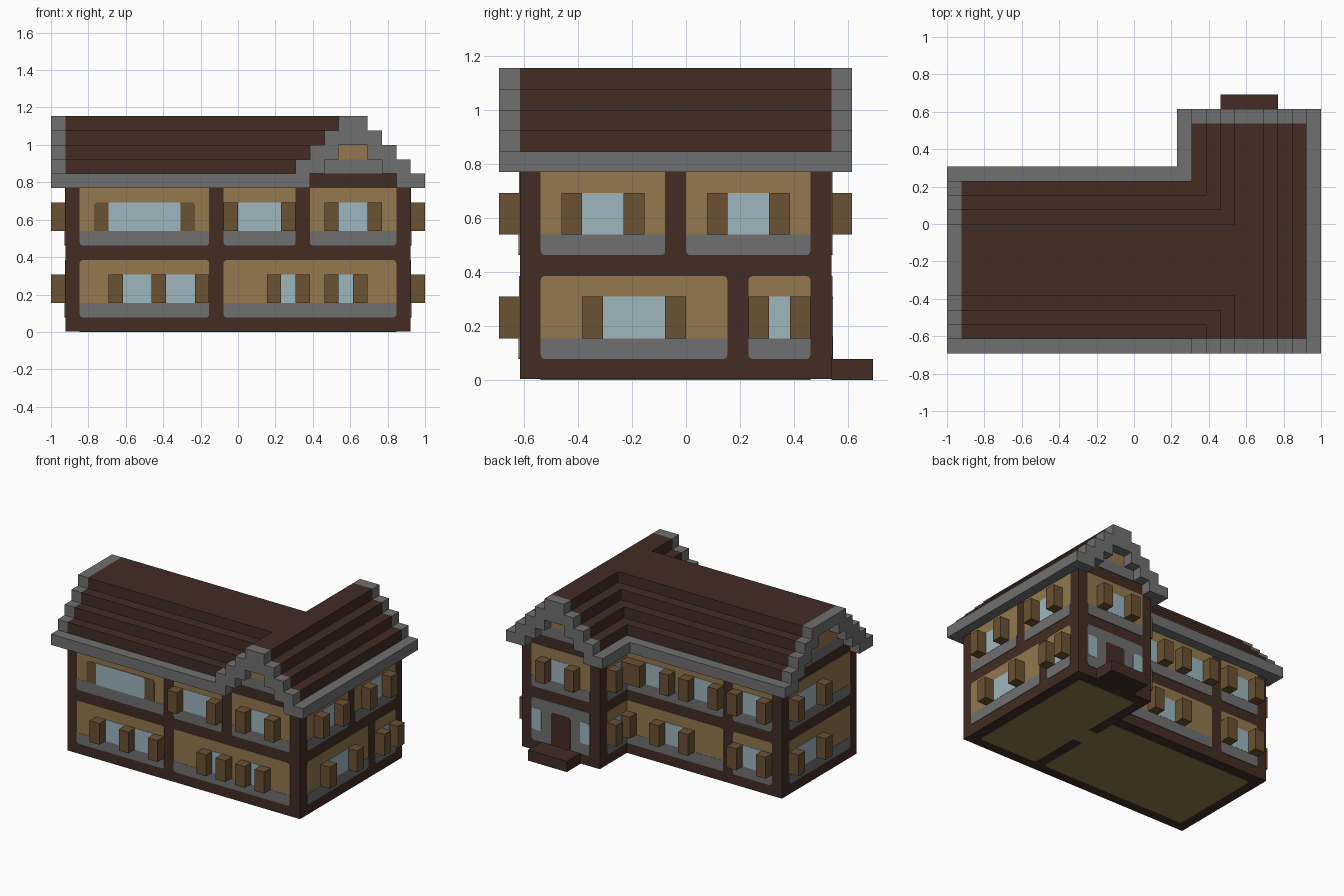
import bpy, bmesh, math
from mathutils import Vector

if "Cube" in bpy.data.objects:
    bpy.data.objects.remove(bpy.data.objects["Cube"], do_unlink=True)

U = 2 / 26  # one building block


def material(name, rgb):
    lin = [((c / 255 + 0.055) / 1.055) ** 2.4 for c in rgb] + [1]
    m = bpy.data.materials.new(name)
    m.use_nodes = True
    m.diffuse_color = lin
    m.node_tree.nodes["Principled BSDF"].inputs["Base Color"].default_value = lin
    return m


BROWN = material("dark brown wood", (66, 44, 35))
TAN = material("tan plaster", (147, 120, 78))
GREY = material("grey stone", (112, 112, 112))
GLASS = material("pale blue glass", (157, 182, 190))
SHUTTER = material("mid brown wood", (106, 82, 51))


class Part:
    """Collects prisms measured in blocks into one object."""

    def __init__(self, name, mat):
        self.name, self.mat, self.bm = name, mat, bmesh.new()

    def prism(self, base, shift):
        lo = [self.bm.verts.new(Vector(p) * U) for p in base]
        hi = [self.bm.verts.new((Vector(p) + Vector(shift)) * U) for p in base]
        self.bm.faces.new(lo)
        self.bm.faces.new(hi)
        for i in range(len(lo)):
            j = (i + 1) % len(lo)
            self.bm.faces.new((lo[i], lo[j], hi[j], hi[i]))

    def box(self, x, y, z):
        base = [(x[0], y[0], z[0]), (x[1], y[0], z[0]), (x[1], y[1], z[0]), (x[0], y[1], z[0])]
        self.prism(base, (0, 0, z[1] - z[0]))

    def done(self):
        bmesh.ops.recalc_face_normals(self.bm, faces=self.bm.faces)
        me = bpy.data.meshes.new(self.name)
        self.bm.to_mesh(me)
        self.bm.free()
        me.materials.append(self.mat)
        bpy.context.collection.objects.link(bpy.data.objects.new(self.name, me))


# Wall planes: running axis, position, outward sign
WALLS = {
    "front": ("x", -8, -1), "main_back": ("x", 3, 1), "wing_back": ("x", 7, 1),
    "right": ("y", 12, 1), "left": ("y", -12, -1), "wing_left": ("y", 4, -1),
}


def rounded(a, z, bottom, top):
    """Outline of a rectangle with its bottom or top corners rounded."""
    corners = [(a[0], z[0], 180, bottom), (a[1], z[0], 270, bottom),
               (a[1], z[1], 0, top), (a[0], z[1], 90, top)]
    cx, cz = sum(a) / 2, sum(z) / 2
    pts = []
    for px, pz, start, r in corners:
        if not r:
            pts.append((px, pz))
            continue
        ox = px + math.copysign(r, cx - px)
        oz = pz + math.copysign(r, cz - pz)
        for k in range(4):
            t = math.radians(start + k * 30)
            pts.append((ox + r * math.cos(t), oz + r * math.sin(t)))
    return pts


def on_wall(part, wall, a, z, depth, bottom=0, top=0):
    axis, pos, sign = WALLS[wall]
    outline = rounded(a, z, bottom, top)
    if axis == "x":
        part.prism([(p, pos, q) for p, q in outline], (0, sign * depth, 0))
    else:
        part.prism([(pos, p, q) for p, q in outline], (sign * depth, 0, 0))


R = 0.22
LOW, HIGH = 1, 6  # base course of each storey

# Timber body and doorstep
body = Part("timber_walls", BROWN)
body.box((-12, 12), (-8, 3), (0.04, 11))
body.box((4, 12), (3, 7), (0.04, 11))
body.done()
step = Part("doorstep", BROWN)
step.box((6, 10), (7, 9), (0, 1))
step.done()

# Plaster panels with a stone course at the foot
panels = {
    ("front", LOW): [(-11, -2), (-1, 11)],
    ("front", HIGH): [(-11, -2), (-1, 4), (5, 11)],
    ("right", LOW): [(-7, 2), (3, 6)],
    ("right", HIGH): [(-7, -1), (0, 6)],
    ("wing_back", HIGH): [(5, 11)],
}
for level in (LOW, HIGH):
    panels["wing_left", level] = [(3, 6)]
    panels["main_back", level] = [(-11, -7), (-6, 4)]
    panels["left", level] = [(-7, 2)]
plaster = Part("plaster_panels", TAN)
course = Part("stone_course", GREY)
for (wall, level), spans in panels.items():
    for a in spans:
        top = 5 if level == LOW else 10
        on_wall(plaster, wall, a, (level, top), 0.04, R, R if level == LOW else 0)
        on_wall(course, wall, a, (level, level + 1), 0.06, R)

# Windows: first shutter position and pane width
windows = {
    ("front", LOW): [(-9, 2), (-6, 2), (2, 1), (6, 1)],
    ("front", HIGH): [(-1, 3), (6, 2)],
    ("right", LOW): [(-5, 3), (3, 1)],
    ("right", HIGH): [(-6, 2), (1, 2)],
    ("wing_back", HIGH): [(6, 2)],
    ("main_back", LOW): [(-11, 2), (-3, 2)],
    ("main_back", HIGH): [(-11, 2), (-6, 2), (-1, 2)],
}
for level in (LOW, HIGH):
    windows["wing_left", level] = [(3, 1)]
    windows["left", level] = [(-3, 3)]
glass = Part("window_panes", GLASS)
shutters = Part("shutters", SHUTTER)
for (wall, level), items in windows.items():
    z = (level + 1, level + 3)
    for s, w in items:
        on_wall(glass, wall, (s + 1, s + 1 + w), z, 0.08)
    for s in sorted({p for s, w in items for p in (s, s + 1 + w)}):
        on_wall(shutters, wall, (s, s + 1), z, 1)

# Wide front window with flat side boards
boards = Part("window_side_boards", SHUTTER)
on_wall(boards, "front", (-10, -3), (7, 9), 0.07, 0, R)
boards.done()
on_wall(glass, "front", (-9, -4), (7, 9), 0.1, R / 2, R / 2)

# Stone entrance with side lights and door
on_wall(course, "wing_back", (5, 11), (1, 5), 0.05, R, R)
for a in ((5, 6), (10, 11)):
    on_wall(glass, "wing_back", a, (2, 4), 0.08, R, R)
door = Part("door", BROWN)
on_wall(door, "wing_back", (7, 9), (1, 4), 0.08, 0, R)
door.done()

# Stepped roof, stone eaves and gable trims
roof = Part("roof_steps", BROWN)
eaves = Part("stone_eaves", GREY)
trim = Part("gable_trim", GREY)
for i in range(5):
    z = (10 + i, 11 + i)
    my, wx = (-9 + i, 4 - i), (3 + i, 13 - i)
    if i:
        roof.box((-12, 8), my, z)
        roof.box(wx, (-8, 7), z)
    for y in ((my[0], my[0] + 2), (my[1] - 2, my[1])):
        if i == 0:
            eaves.box((-13, 3), y, z)
        elif i < 4:
            trim.box((-13, -12), y, z)
    for x in ((wx[0], wx[0] + 2), (wx[1] - 2, wx[1])):
        if i == 0:
            eaves.box(x, (-9, 8), z)
        elif i < 4:
            for y in ((-9, -8), (7, 8)):
                trim.box(x, y, z)
    if i == 4:
        trim.box((-13, -12), my, z)
        for y in ((-9, -8), (7, 8)):
            trim.box(wx, y, z)

# Gable infill: a stone row below plaster
for wall, a in (("front", (6, 10)), ("wing_back", (6, 10)), ("left", (-6, 1))):
    on_wall(course, wall, a, (11, 12), 0.06)
    on_wall(plaster, wall, (a[0] + 1, a[1] - 1), (12, 13), 0.06)
on_wall(plaster, "left", (-4, -1), (13, 14), 0.06)

# Floor underside, split by a wall with a doorway
floor = Part("floor_panels", TAN)
for x, y in (((-11, 4), (-7, 2)), ((5, 11), (-7, 6)), ((4, 5), (-2, 0))):
    r = R if x[1] - x[0] > 1 else 0
    floor.prism([(p, q, 0) for p, q in rounded(x, y, r, r)], (0, 0, 0.08))

for part in (plaster, course, glass, shutters, roof, eaves, trim, floor):
    part.done()
